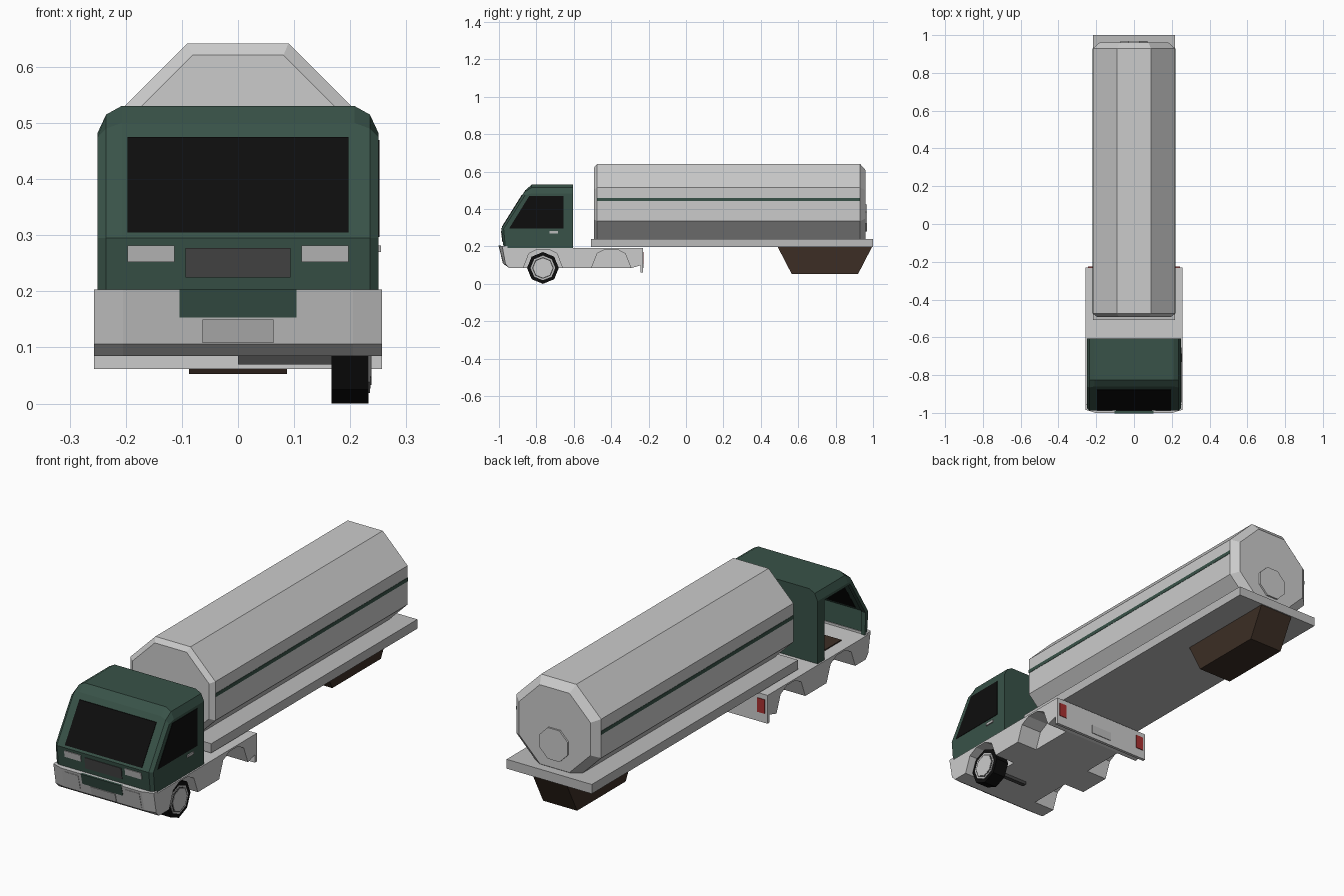
import bpy, bmesh, math

if "Cube" in bpy.data.objects:
    bpy.data.objects.remove(bpy.data.objects["Cube"])

def mat(name, c):
    m = bpy.data.materials.new(name)
    m.diffuse_color = (*c, 1)
    m.use_nodes = True
    m.node_tree.nodes["Principled BSDF"].inputs["Base Color"].default_value = m.diffuse_color
    return m

GREEN = mat("green_paint", (0.04, 0.085, 0.065))
BLACK = mat("black", (0.004, 0.004, 0.004))
BROWN = mat("brown", (0.045, 0.027, 0.018))
DARK = mat("dark_grey", (0.06, 0.06, 0.06))
LIGHT = mat("light_grey", (0.5, 0.5, 0.5))
RED = mat("red", (0.4, 0.03, 0.03))

def loft(name, rings, material=None):
    """Skin a list of equal-length point rings and cap both ends."""
    bm = bmesh.new()
    vs = [[bm.verts.new(p) for p in r] for r in rings]
    n = len(vs[0])
    for a, b in zip(vs, vs[1:]):
        for i in range(n):
            j = (i + 1) % n
            bm.faces.new((a[i], a[j], b[j], b[i]))
    bm.faces.new(vs[0])
    bm.faces.new(vs[-1])
    bmesh.ops.recalc_face_normals(bm, faces=bm.faces)
    me = bpy.data.meshes.new(name)
    bm.to_mesh(me)
    bm.free()
    ob = bpy.data.objects.new(name, me)
    bpy.context.collection.objects.link(ob)
    if material:
        me.materials.append(material)
    return ob

def section(x, profile):
    return [(x, y, z) for y, z in profile]

def prism(name, profile, x0, x1, material=None):
    return loft(name, [section(x0, profile), section(x1, profile)], material)

def box(name, x0, x1, y0, y1, z0, z1, material=None):
    return prism(name, [(y0, z0), (y1, z0), (y1, z1), (y0, z1)], x0, x1, material)

def mirrored_loft(name, sections, material=None):
    """Sections run from the middle outwards; repeat them on the other side."""
    rings = [section(-x, p) for x, p in reversed(sections)] + [section(x, p) for x, p in sections]
    return loft(name, rings, material)

def front_panel(name, x0, x1, z0, z1, a, b, out, depth, material=None):
    """Panel lying on the sloping front line a-b, between heights z0 and z1."""
    on = lambda z: a[0] + (b[0] - a[0]) * (z - a[1]) / (b[1] - a[1])
    return prism(name, [(on(z0) - out, z0), (on(z1) - out, z1),
                        (on(z1) + depth, z1), (on(z0) + depth, z0)], x0, x1, material)

def cut(ob, cutter):
    m = ob.modifiers.new("cut", 'BOOLEAN')
    m.operation, m.solver, m.object = 'DIFFERENCE', 'EXACT', cutter
    bpy.context.view_layer.objects.active = ob
    bpy.ops.object.modifier_apply(modifier=m.name)
    bpy.data.objects.remove(cutter)

# Cab shell with rounded-off roof edges, hollow, left door missing
cab = mirrored_loft("cab", [
    (0.208, [(-.605, .19), (-.975, .19), (-.988, .295), (-.86, .50), (-.825, .53), (-.605, .53)]),
    (0.235, [(-.605, .19), (-.975, .19), (-.988, .295), (-.865, .49), (-.825, .515), (-.605, .515)]),
    (0.25, [(-.605, .19), (-.965, .19), (-.975, .295), (-.86, .475), (-.825, .483), (-.605, .483)])], GREEN)
cut(cab, prism("cavity", [(-.62, .15), (-.955, .15), (-.965, .295), (-.85, .475), (-.82, .495), (-.62, .495)],
               -.23, .23))
cut(cab, prism("door_opening", [(-.655, .15), (-.95, .15), (-.955, .295), (-.845, .47), (-.655, .47)], -.3, -.2))

# Cab glass, handle and front fittings
slope_top, belt, foot = (-.86, .50), (-.988, .295), (-.975, .19)
front_panel("windshield", -.197, .197, .305, .475, belt, slope_top, .003, .025, BLACK)
prism("door_window", [(-.945, .297), (-.838, .47), (-.655, .47), (-.655, .297)], .228, .252, BLACK)
box("door_handle", .248, .255, -.73, -.685, .27, .282, LIGHT)
front_panel("grille", -.094, .094, .225, .277, foot, belt, .003, .005, DARK)
box("floor_mat", -.2, -.1, -.85, -.73, .19, .198, BROWN)

# Chassis with bumper nose, tapered corners and four wheel arches
def chassis_profile(back):
    return [(-1 + back, .203), (-.955, .203), (-.955, .193), (-.24, .193), (-.24, .1), (-.29, .085),
            (-.945, .085), (-.975 + back * .6, .106)]
chassis = mirrored_loft("chassis", [(.205, chassis_profile(0)), (.257, chassis_profile(.017))])
for s in (-1, 1):
    for yc in (-.765, -.4):
        arch = [(yc - .108, .07), (yc - .105, .085), (yc - .075, .162), (yc - .03, .185), (yc + .03, .185),
                (yc + .075, .162), (yc + .105, .085), (yc + .108, .07)]
        cut(chassis, prism("arch", arch, s * .15, s * .3))

# Bumper fittings
top, low = (-1, .203), (-.975, .106)
front_panel("lower_grille_panel", -.104, .104, .153, .204, top, low, .002, .01, GREEN)
front_panel("front_plate", -.063, .063, .108, .15, top, low, .003, .01, LIGHT)
for side, s in (("left", -1), ("right", 1)):
    front_panel(side + "_headlight", s * .113, s * .197, .252, .282, foot, belt, .004, .005, LIGHT)
    front_panel(side + "_fog_light", s * .12, s * .193, .12, .19, top, low, .002, .01)
    box(side + "_tail_light", s * .205, s * .243, -.24, -.226, .105, .17, RED)

# Rear panel of the chassis
box("rear_panel", -.257, .257, -.243, -.229, .062, .193)
box("rear_plate", -.055, .055, -.235, -.226, .085, .125, LIGHT)

# Load platform and storage box hanging under it
box("platform", -.218, .218, -.507, 1.0, .197, .24, LIGHT)
prism("under_box", [(.49, .198), (.565, .053), (.92, .053), (.995, .198)], -.087, .087, BROWN)

# Octagonal tank with bevelled ends
def octagon(y, inradius, z, turn=.5):
    r = inradius / math.cos(math.pi / 8)
    return [(r * math.cos((i + turn) * math.pi / 4), y, z + r * math.sin((i + turn) * math.pi / 4))
            for i in range(8)]
loft("tank", [octagon(-.492, .196, .425), octagon(-.475, .217, .425),
              octagon(.93, .217, .425), octagon(.96, .183, .425)])
loft("tank_hatch", [octagon(.955, .072, .353), octagon(.968, .072, .353)])
for side, s in (("left", -1), ("right", 1)):
    box(side + "_stripe", s * .21, s * .2185, -.475, .93, .443, .46, GREEN)

# Single front right wheel with rim, hub and half axle
def disc(name, r, x0, x1, material=None, inner=None):
    ring = lambda x, q: [(x, -.765 + q * math.cos(i * math.pi / 4), .085 + q * math.sin(i * math.pi / 4))
                         for i in range(8)]
    return loft(name, [ring(x0, r), ring(x1, r)], material)
disc("tire", .085, .167, .233, BLACK)
disc("rim", .066, .2, .2355, LIGHT)
disc("rim_gap", .058, .2, .2365, DARK)
disc("hub", .052, .2, .238)
box("half_axle", 0, .17, -.775, -.755, .07, .09, DARK)
